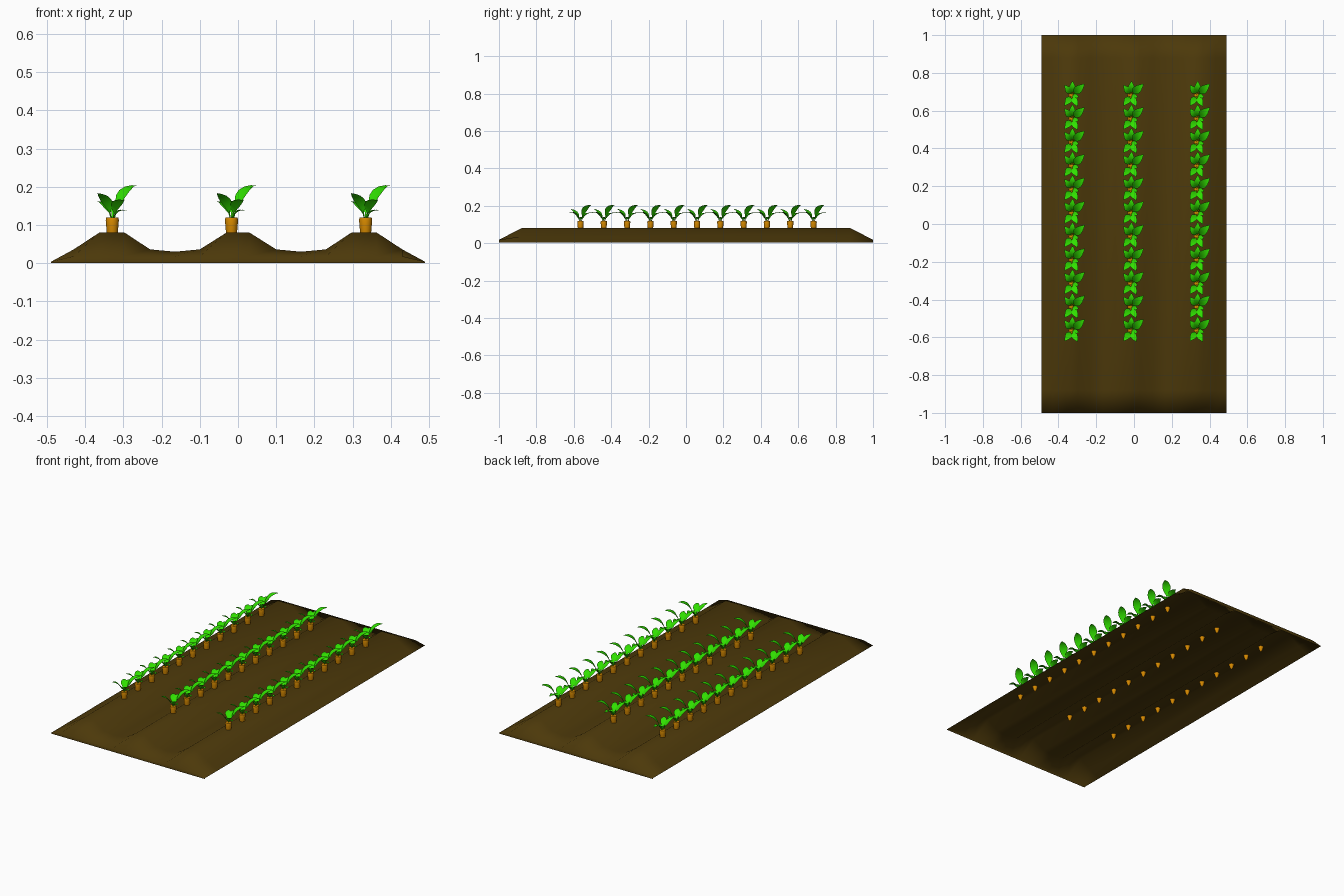
import bpy, bmesh, math
from mathutils import Vector

if "Cube" in bpy.data.objects:
    bpy.data.objects.remove(bpy.data.objects["Cube"])


def material(name, rgb):
    m = bpy.data.materials.new(name)
    m.diffuse_color = (*rgb, 1)
    m.use_nodes = True
    m.node_tree.nodes["Principled BSDF"].inputs["Base Color"].default_value = m.diffuse_color
    return m


SOIL = material("soil_brown", (0.072, 0.040, 0.003))
ORANGE = material("root_orange", (0.70, 0.26, 0.0))
GREEN = material("leaf_green", (0.03, 0.74, 0.0))


def finish(bm, name, mat, angle=None):
    me = bpy.data.meshes.new(name)
    bm.to_mesh(me)
    bm.free()
    me.materials.append(mat)
    for p in me.polygons:
        p.use_smooth = True
    if angle:
        me.set_sharp_from_angle(angle=math.radians(angle))
    return me


def place(name, me, loc=(0, 0, 0)):
    ob = bpy.data.objects.new(name, me)
    bpy.context.collection.objects.link(ob)
    ob.location = loc
    return ob


def bridge(bm, rows, closed=False):
    n = len(rows[0])
    for a, b in zip(rows, rows[1:]):
        for i in range(n if closed else n - 1):
            j = (i + 1) % n
            bm.faces.new((a[i], a[j], b[j], b[i]))


# Soil: open sheet with three ridges, sloping ends and a low skirt at each end
half = [(0, 0.08), (0.03, 0.08), (0.1, 0.036), (0.165, 0.03), (0.23, 0.036),
        (0.297, 0.08), (0.363, 0.08), (0.43, 0.036), (0.489, 0.004)]
profile = [(-x, z) for x, z in half[:0:-1]] + half
bm = bmesh.new()
rows = []
for y, top in ((-1, 0), (-1, 0.018), (-0.88, 1), (0.88, 1), (1, 0.018), (1, 0)):
    rows.append([bm.verts.new((x, y, min(z, top))) for x, z in profile])
bridge(bm, rows)
bmesh.ops.recalc_face_normals(bm, faces=bm.faces)
if sum(f.normal.z for f in bm.faces) < 0:
    bmesh.ops.reverse_faces(bm, faces=bm.faces)
place("soil_bed", finish(bm, "soil_bed", SOIL))

# Root: lathed taper poking through the soil sheet
SIDES = 12
bm = bmesh.new()
rings = []
for r, z in ((0.002, 0.05), (0.010, 0.063), (0.0145, 0.08), (0.0162, 0.1),
             (0.0172, 0.113), (0.016, 0.119), (0.008, 0.12)):
    rings.append([bm.verts.new((r * math.cos(k * math.tau / SIDES),
                                r * math.sin(k * math.tau / SIDES), z)) for k in range(SIDES)])
bridge(bm, rings, True)
bm.faces.new(rings[0][::-1])
bm.faces.new(rings[-1])
root_mesh = finish(bm, "root", ORANGE, 40)


# Leaf: thin stalk widening into a folded, arching blade
def leaf(bm, tip, width, rise):
    base = Vector((tip[0] * 0.08, tip[1] * 0.08, 0.117))
    tip = Vector(tip)
    ctrl = Vector((tip.x * 0.38, tip.y * 0.38, tip.z + rise))
    side = Vector((-tip.y, tip.x, 0)).normalized()
    rows = []
    for t, w in ((0, 0.1), (0.16, 0.12), (0.28, 0.6), (0.42, 0.95), (0.56, 1.0),
                 (0.72, 0.8), (0.87, 0.42), (1, 0.03)):
        c = base * (1 - t) ** 2 + ctrl * 2 * t * (1 - t) + tip * t * t
        d = (ctrl - base) * (1 - t) + (tip - ctrl) * t
        up = side.cross(d).normalized()
        if up.z < 0:
            up.negate()
        h = w * width / 2
        rows.append([bm.verts.new(c + side * s * h + up * abs(s) * h * 0.2) for s in (-1, 0, 1)])
    bridge(bm, rows)


bm = bmesh.new()
for tip, width, rise in (((0.068, 0.060, 0.203), 0.044, 0.003),
                         ((0.004, 0.075, 0.160), 0.036, 0.012),
                         ((-0.038, 0.054, 0.160), 0.034, 0.006),
                         ((-0.038, -0.056, 0.183), 0.036, -0.010),
                         ((0.030, -0.060, 0.165), 0.034, 0.004),
                         ((0.037, -0.010, 0.137), 0.026, 0.006)):
    leaf(bm, tip, width, rise)
bmesh.ops.recalc_face_normals(bm, faces=bm.faces)
leaf_mesh = finish(bm, "leaves", GREEN)

# Three planted rows
for i, x in enumerate((-0.329, -0.017, 0.334)):
    for j in range(11):
        loc = (x, -0.564 + j * 0.1246, 0)
        place(f"root_{i}_{j}", root_mesh, loc)
        place(f"leaves_{i}_{j}", leaf_mesh, loc)
